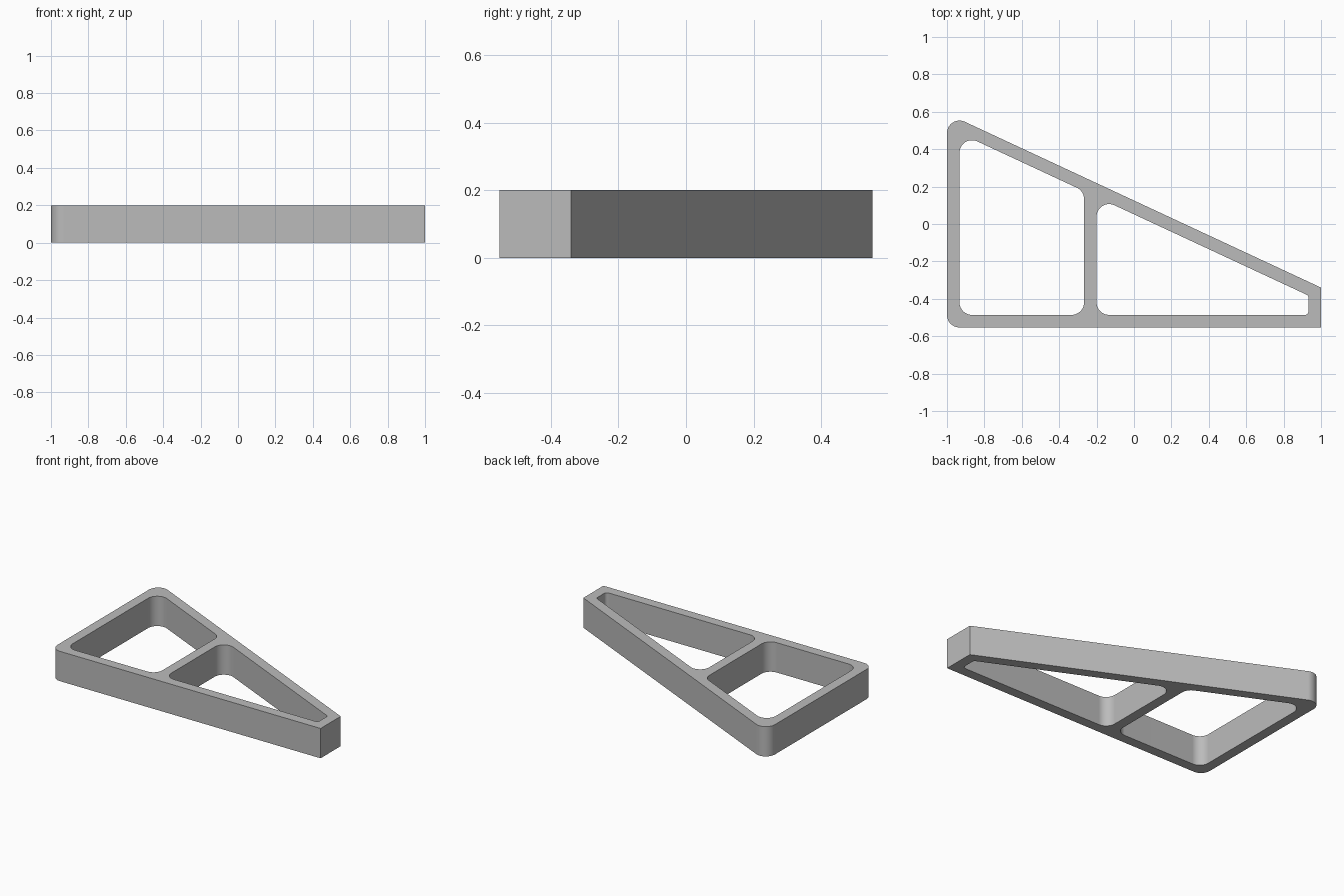
import bpy, bmesh, math
from mathutils import Vector

if "Cube" in bpy.data.objects:
    bpy.data.objects.remove(bpy.data.objects["Cube"], do_unlink=True)

HEIGHT, WALL, ROUND, SMALL = 0.2, 0.067, 0.067, 0.02
HALF_Y, END_Y, SLOPE = 0.553, -0.34, -0.4655
DROP = WALL * math.hypot(1, SLOPE)      # wall thickness measured along y
FLOOR = -HALF_Y + WALL


def slant(x):
    """y of the outer sloping side."""
    return END_Y + SLOPE * (x - 1)


def rounded(corners, steps=16):
    """Polygon from (x, y, radius) corners, each filleted by an arc."""
    points = []
    for i, (x, y, r) in enumerate(corners):
        p = Vector((x, y))
        if r == 0:
            points.append(p)
            continue
        a = (Vector(corners[i - 1][:2]) - p).normalized()
        b = (Vector(corners[(i + 1) % len(corners)][:2]) - p).normalized()
        half = a.angle(b) / 2
        centre = p + (a + b).normalized() * r / math.sin(half)
        start = p + a * r / math.tan(half) - centre
        end = p + b * r / math.tan(half) - centre
        sweep = start.angle(end)
        for k in range(steps + 1):
            t = k / steps
            offset = start * math.sin((1 - t) * sweep) + end * math.sin(t * sweep)
            points.append(centre + offset / math.sin(sweep))
    return points


def opening(left, right, right_radius):
    """Window between two upright walls, following the sloping side."""
    return rounded([(left, FLOOR, ROUND), (right, FLOOR, right_radius),
                    (right, slant(right) - DROP, right_radius),
                    (left, slant(left) - DROP, ROUND)])


# Outer outline and the two windows
loops = [
    rounded([(-1, -HALF_Y, ROUND), (1, -HALF_Y, 0), (1, END_Y, 0),
             (-1, slant(-1), ROUND)]),
    opening(-1 + WALL, -0.2 - WALL, ROUND),
    opening(-0.2, 1 - WALL, SMALL),
]

# Fill the flat profile and raise it into a frame
bm = bmesh.new()
for loop in loops:
    verts = [bm.verts.new((p.x, p.y, 0)) for p in loop]
    for i, v in enumerate(verts):
        bm.edges.new((verts[i - 1], v))
bmesh.ops.triangle_fill(bm, edges=bm.edges[:], use_beauty=True, normal=(0, 0, 1))
raised = bmesh.ops.extrude_face_region(bm, geom=bm.faces[:], use_keep_orig=True)
top = [g for g in raised["geom"] if isinstance(g, bmesh.types.BMVert)]
bmesh.ops.translate(bm, verts=top, vec=(0, 0, HEIGHT))
bmesh.ops.recalc_face_normals(bm, faces=bm.faces[:])
mesh = bpy.data.meshes.new("wedge_frame")
bm.to_mesh(mesh)
bm.free()

frame = bpy.data.objects.new("wedge_frame", mesh)
bpy.context.collection.objects.link(frame)

# Plain grey material
grey = bpy.data.materials.new("plain_grey")
grey.use_nodes = True
colour = (0.5, 0.5, 0.5, 1)
grey.diffuse_color = colour
grey.node_tree.nodes["Principled BSDF"].inputs["Base Color"].default_value = colour
mesh.materials.append(grey)

# Smooth fillets with crisp rims and flat walls
bpy.ops.object.select_all(action="DESELECT")
frame.select_set(True)
bpy.context.view_layer.objects.active = frame
bpy.ops.object.shade_smooth_by_angle(angle=math.radians(20))
weighted = frame.modifiers.new("flat_walls", "WEIGHTED_NORMAL")
weighted.keep_sharp = True
